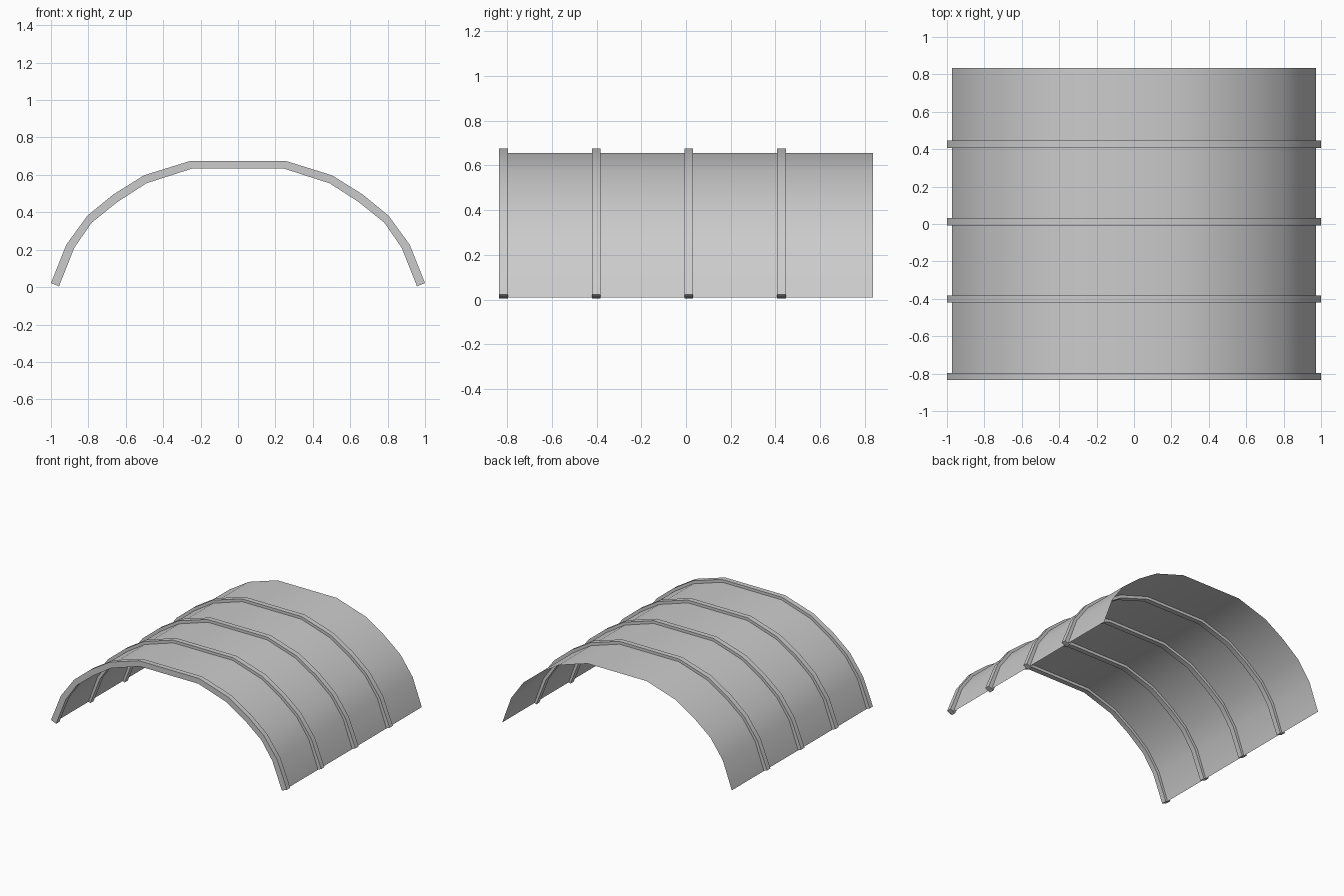
import bpy, bmesh, math

if "Cube" in bpy.data.objects:
    bpy.data.objects.remove(bpy.data.objects["Cube"])

# Left half of the arch: (outer x, outer z, inner x, inner z), foot to crown
HALF = [(-1.0, .022, -.957, .004), (-.918, .227, -.875, .211),
        (-.805, .382, -.782, .345), (-.667, .495, -.645, .455),
        (-.502, .598, -.490, .555), (-.254, .675, -.248, .633)]
FULL = HALF + [(-a, b, -c, d) for a, b, c, d in reversed(HALF)]
OUTER = [(p[0], p[1]) for p in FULL]
INNER = [(p[2], p[3]) for p in FULL]
SKIN = [((a + c) / 2, (b + d) / 2) for a, b, c, d in FULL]
SKIN[0], SKIN[-1] = (-.973, .01), (.973, .01)

Y0, Y1 = -.835, .835
RIB_W, SPACING = .039, .414


def arch(name, rails, closed):
    """Sweep a row of profile rails [(xz points, y), ...] along the arch."""
    bm = bmesh.new()
    rows = [[bm.verts.new((x, y, z)) for x, z in pts] for pts, y in rails]
    n = len(rows)
    for i in range(n if closed else n - 1):
        a, b = rows[i], rows[(i + 1) % n]
        for j in range(len(a) - 1):
            bm.faces.new((a[j], a[j + 1], b[j + 1], b[j]))
    if closed:
        # end caps at both feet
        bm.faces.new([r[0] for r in rows])
        bm.faces.new([r[-1] for r in rows])
        bmesh.ops.recalc_face_normals(bm, faces=bm.faces)
    else:
        bm.normal_update()
        if sum(f.normal.z for f in bm.faces) < 0:
            bmesh.ops.reverse_faces(bm, faces=bm.faces)
    mesh = bpy.data.meshes.new(name)
    bm.to_mesh(mesh)
    bm.free()
    ob = bpy.data.objects.new(name, mesh)
    bpy.context.collection.objects.link(ob)
    bpy.ops.object.select_all(action='DESELECT')
    ob.select_set(True)
    bpy.context.view_layer.objects.active = ob
    bpy.ops.object.shade_smooth_by_angle(angle=math.radians(30))
    return ob


# Thin canopy sheet running through the middle of the ribs
arch("canopy_sheet", [(SKIN, Y0), (SKIN, Y1)], False)

# Four square-section hoops, starting flush with the front edge
for k in range(4):
    y = Y0 + k * SPACING
    arch(f"hoop_rib_{k + 1}", [(OUTER, y), (OUTER, y + RIB_W),
                               (INNER, y + RIB_W), (INNER, y)], True)
